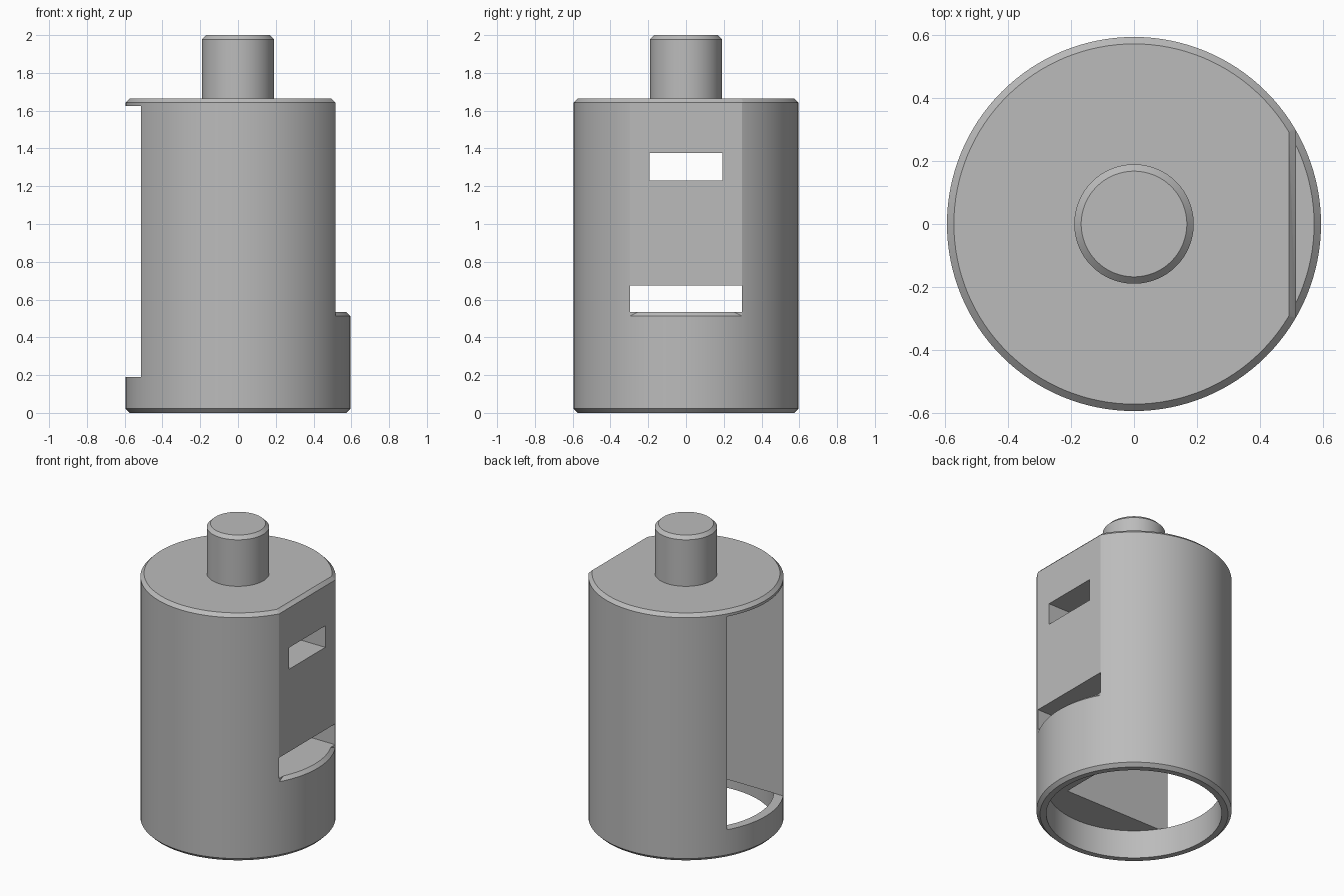
import bpy, bmesh, math

if "Cube" in bpy.data.objects:
    bpy.data.objects.remove(bpy.data.objects["Cube"])

SEG = 128
R, FLAT, CH = 0.595, 0.515, 0.022      # body radius, flat offset, chamfer
HALF = 0.298                           # half width of the pocket and flat


def to_object(name, bm):
    bmesh.ops.recalc_face_normals(bm, faces=bm.faces)
    mesh = bpy.data.meshes.new(name)
    bm.to_mesh(mesh)
    bm.free()
    obj = bpy.data.objects.new(name, mesh)
    bpy.context.collection.objects.link(obj)
    return obj


def lathe(name, profile):
    """Closed solid of revolution from (radius, z) points, capped at both ends."""
    bm = bmesh.new()
    rings = [[bm.verts.new((r * math.cos(2 * math.pi * i / SEG),
                            r * math.sin(2 * math.pi * i / SEG), z))
              for i in range(SEG)] for r, z in profile]
    for a, b in zip(rings, rings[1:]):
        for i in range(SEG):
            j = (i + 1) % SEG
            bm.faces.new((a[i], a[j], b[j], b[i]))
    bm.faces.new(rings[0])
    bm.faces.new(rings[-1])
    return to_object(name, bm)


def prism(name, xz, half_y):
    """Extrude an (x, z) outline symmetrically along y."""
    bm = bmesh.new()
    a = [bm.verts.new((x, -half_y, z)) for x, z in xz]
    b = [bm.verts.new((x, half_y, z)) for x, z in xz]
    bm.faces.new(a)
    bm.faces.new(b)
    for i in range(len(xz)):
        j = (i + 1) % len(xz)
        bm.faces.new((a[i], a[j], b[j], b[i]))
    return to_object(name, bm)


def box(name, x0, x1, half_y, z0, z1):
    return prism(name, [(x0, z0), (x1, z0), (x1, z1), (x0, z1)], half_y)


def subtract(obj, cutter):
    cutter.hide_render = True
    mod = obj.modifiers.new("cut", 'BOOLEAN')
    mod.operation, mod.solver, mod.object = 'DIFFERENCE', 'EXACT', cutter
    bpy.context.view_layer.objects.active = obj
    bpy.ops.object.modifier_apply(modifier=mod.name)
    bpy.data.objects.remove(cutter, do_unlink=True)


# Housing with its shaft stub
body = lathe("housing", [
    (R - CH, 0), (R, CH), (R, 1.665 - CH), (R - CH, 1.665),
    (0.19, 1.665), (0.19, 1.978), (0.168, 2.0), (0, 2.0)][:-1])

# Side flat, leaving a chamfered ledge below it
flat = box("flat_cutter", FLAT, 1.0, 0.5, 0.513, 1.9)
subtract(flat, lathe("ledge", [(R + 0.02, 0.493), (R - CH, 0.535)]))
subtract(body, flat)

# Chamfer on the top edge of the flat
c = FLAT + 1.665 - CH
subtract(body, prism("edge_cutter", [(c - 1.7, 1.7), (0.7, 1.7), (0.7, c - 0.7)], 0.6))

# Shallow bore in the base, and the pocket open to the left
subtract(body, lathe("bore_cutter", [(0.535, -0.1), (0.535, 0.19)]))
subtract(body, box("pocket_cutter", -1.0, 0.28, HALF, 0.19, 1.625))

# Wide slot and small window through the flat
subtract(body, box("slot_cutter", 0.2, 0.7, HALF - 0.0005, 0.535, 0.675))
subtract(body, box("window_cutter", 0.2, 0.7, 0.193, 1.23, 1.375))

grey = bpy.data.materials.new("plain grey")
grey.diffuse_color = (0.5, 0.5, 0.5, 1)
grey.use_nodes = True
grey.node_tree.nodes["Principled BSDF"].inputs["Base Color"].default_value = grey.diffuse_color
body.data.materials.clear()
body.data.materials.append(grey)

bpy.ops.object.select_all(action='DESELECT')
body.select_set(True)
bpy.context.view_layer.objects.active = body
bpy.ops.object.shade_smooth_by_angle(angle=math.radians(25))
